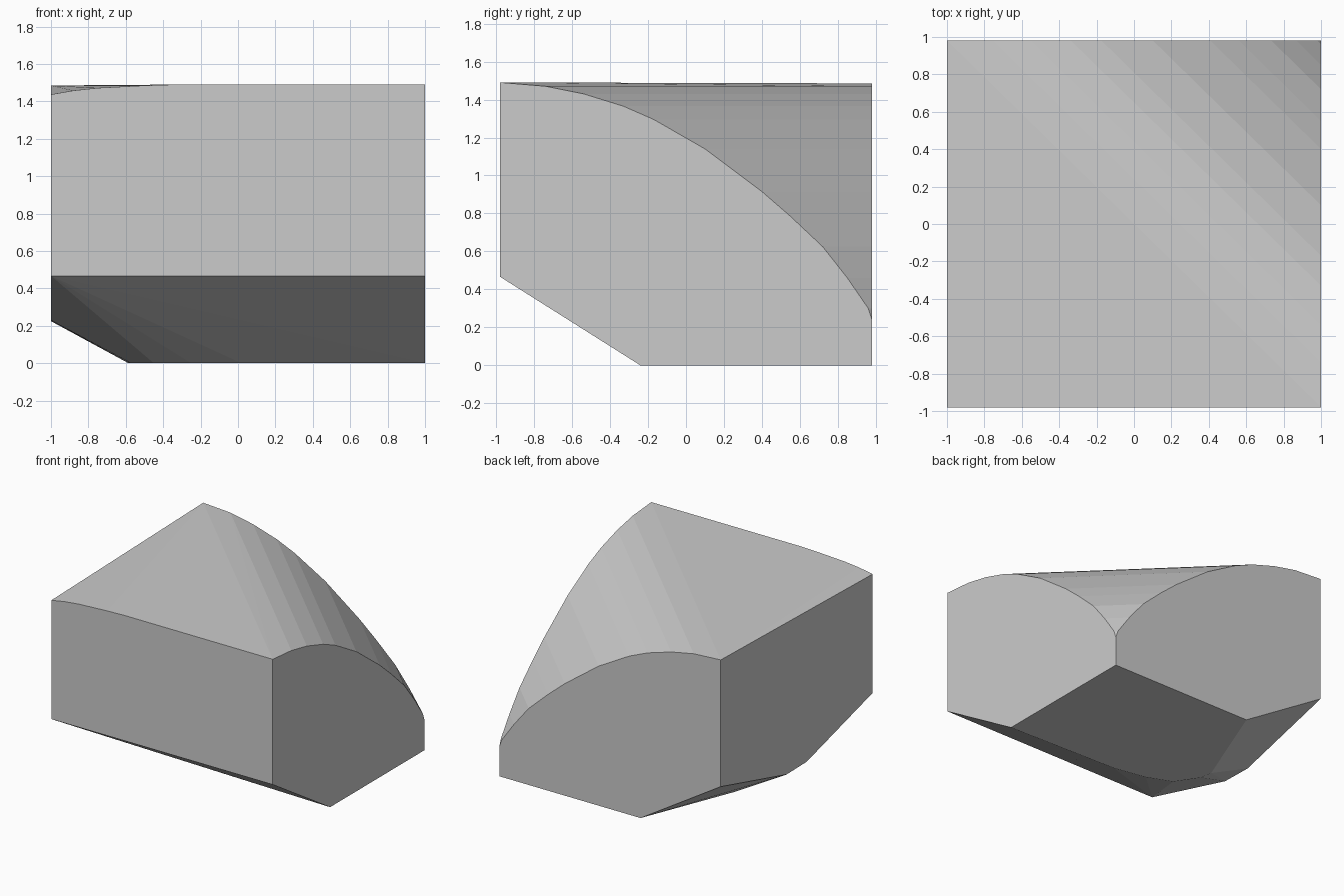
import bpy
import bmesh

cube = bpy.data.objects.get("Cube")
if cube:
    bpy.data.objects.remove(cube, do_unlink=True)

X, Y = 1.0, 0.98

# Single grey material
grey = bpy.data.materials.new("plain_grey")
grey.use_nodes = True
colour = (0.6, 0.6, 0.6, 1)
grey.diffuse_color = colour
grey.node_tree.nodes["Principled BSDF"].inputs["Base Color"].default_value = colour

# Falling arc shared by the two curved sides: position along side, height
arc = [(-0.98, 1.49), (-0.74, 1.47), (-0.54, 1.43), (-0.33, 1.365),
       (-0.17, 1.295), (0.1, 1.14), (0.4, 0.915), (0.55, 0.785),
       (0.72, 0.625), (0.85, 0.46), (0.96, 0.3), (0.98, 0.24)]
points = []
for s, z in arc:
    points.append((X, s, z))
    points.append((s * X / Y, Y, z - 0.005 if s < -0.9 else z))

# Top edge of the front side, dipping at one corner
for x, z in [(-1, 1.437), (-0.88, 1.458), (-0.75, 1.472), (-0.5, 1.485), (-0.34, 1.49)]:
    points.append((x, -Y, z))

# Flat base outline
for x, y in [(X, Y), (-0.275, Y), (-0.585, 0.2), (-0.57, 0.1),
             (-0.45, -0.08), (-0.25, -0.16), (0.02, -0.21), (X, -0.24)]:
    points.append((x, y, 0))

# Lower edges of the front and the -x side
points.append((X, -Y, 0.467))
for y, z in [(Y, 0.45), (0.13, 0.225), (-0.13, 0.23), (-Y, 0.467)]:
    points.append((-X, y, z))

# Wrap the outlines in one faceted solid
bm = bmesh.new()
for p in points:
    bm.verts.new(p)
bmesh.ops.convex_hull(bm, input=bm.verts[:])
loose = [v for v in bm.verts if not v.link_faces]
bmesh.ops.delete(bm, geom=loose, context='VERTS')
bmesh.ops.dissolve_limit(bm, angle_limit=0.005, verts=bm.verts[:], edges=bm.edges[:])
bmesh.ops.recalc_face_normals(bm, faces=bm.faces[:])

mesh = bpy.data.meshes.new("faceted_block")
bm.to_mesh(mesh)
bm.free()
mesh.materials.append(grey)
block = bpy.data.objects.new("faceted_block", mesh)
bpy.context.collection.objects.link(block)
